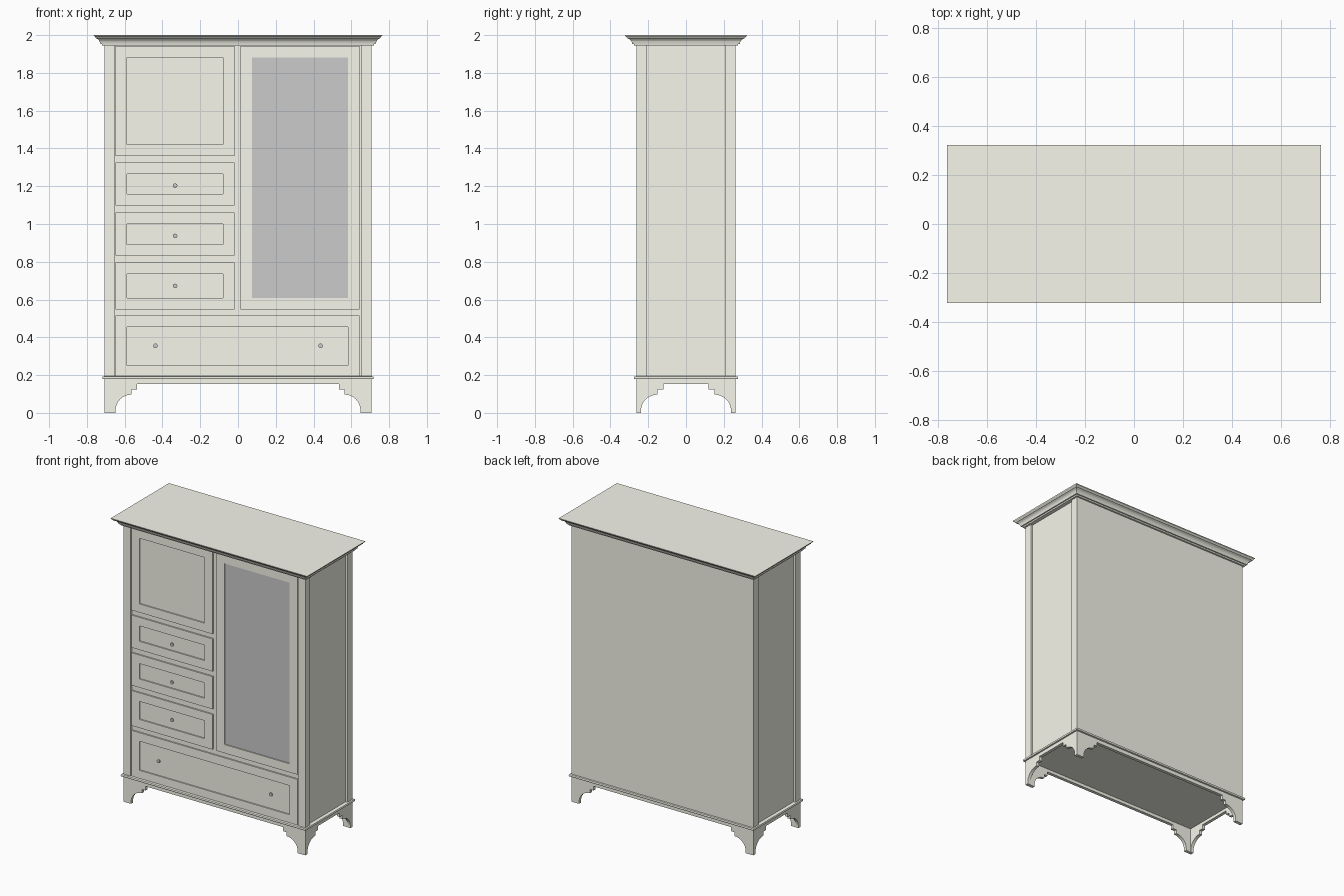
import bpy, bmesh, math

if "Cube" in bpy.data.objects:
    bpy.data.objects.remove(bpy.data.objects["Cube"])

W, D = 0.707, 0.2625          # half width and half depth of the body
FRONT = -0.2575               # face plane of doors and drawers

cream = bpy.data.materials.new("cream_paint")
cream.diffuse_color = (0.93, 0.93, 0.84, 1)
cream.use_nodes = True
cream.node_tree.nodes["Principled BSDF"].inputs["Base Color"].default_value = cream.diffuse_color


def finish(name, bm, mat=cream):
    bmesh.ops.recalc_face_normals(bm, faces=bm.faces)
    me = bpy.data.meshes.new(name)
    bm.to_mesh(me)
    bm.free()
    ob = bpy.data.objects.new(name, me)
    bpy.context.collection.objects.link(ob)
    if mat:
        me.materials.append(mat)
    return ob


def box(name, x0, x1, y0, y1, z0, z1, mat=cream):
    bm = bmesh.new()
    bmesh.ops.create_cube(bm, size=1)
    for v in bm.verts:
        v.co = (x1 if v.co.x > 0 else x0, y1 if v.co.y > 0 else y0,
                z1 if v.co.z > 0 else z0)
    return finish(name, bm, mat)


def moulding(name, profile):
    """Mitred slab: (x offset, y offset, z) profile carried round the body."""
    bm = bmesh.new()
    rings = [[bm.verts.new((sx * (W + ox), sy * (D + oy), z))
              for sx, sy in ((-1, -1), (1, -1), (1, 1), (-1, 1))]
             for ox, oy, z in profile]
    for a, b in zip(rings, rings[1:]):
        for i in range(4):
            j = (i + 1) % 4
            bm.faces.new((a[i], a[j], b[j], b[i]))
    bm.faces.new(rings[0])
    bm.faces.new(rings[-1])
    return finish(name, bm)


def apron(name, half, foot, step1, step2, place):
    """Bracket-foot board; place(u, t, z) maps the outline into the scene."""
    r = foot - step1
    right = [(half, 0.185), (half, 0), (foot, 0)]
    for i in range(9):
        a = math.radians(i * 11.25)
        right.append((step1 + r * math.cos(a), 0.015 + 0.082 * math.sin(a)))
    right += [(step1, 0.124), (step2, 0.124), (step2, 0.153)]
    outline = right + [(-u, z) for u, z in reversed(right)]
    bm = bmesh.new()
    face = bm.faces.new([bm.verts.new(place(u, 0, z)) for u, z in outline])
    ext = bmesh.ops.extrude_face_region(bm, geom=[face])["geom"]
    shift = [b - a for a, b in zip(place(0, 0, 0), place(0, 1, 0))]
    bmesh.ops.translate(bm, vec=shift,
                        verts=[g for g in ext if isinstance(g, bmesh.types.BMVert)])
    return finish(name, bm)


def panel_front(name, x0, x1, z0, z1):
    """Door or drawer front with a square-cut sunk centre panel."""
    bm = bmesh.new()
    face = bm.faces.new([bm.verts.new((x, -0.24, z)) for x, z in
                         ((x0, z0), (x1, z0), (x1, z1), (x0, z1))])
    ext = bmesh.ops.extrude_face_region(bm, geom=[face])["geom"]
    for g in ext:
        if isinstance(g, bmesh.types.BMVert):
            g.co.y = FRONT
    face = next(g for g in ext if isinstance(g, bmesh.types.BMFace))
    for inset, depth in ((0.0605, FRONT), (0.0002, FRONT + 0.008)):
        bmesh.ops.inset_region(bm, faces=[face], thickness=inset, use_even_offset=True)
        for v in face.verts:
            v.co.y = depth
    return finish(name, bm)


def knob(name, x, z):
    # turned stem and flat round head
    bm = bmesh.new()
    prof = [(0.006, -0.247), (0.006, -0.254), (0.012, -0.256), (0.012, -0.2625)]
    n = 16
    rings = [[bm.verts.new((x + r * math.cos(i * math.tau / n), y,
                            z + r * math.sin(i * math.tau / n))) for i in range(n)]
             for r, y in prof]
    for a, b in zip(rings, rings[1:]):
        for i in range(n):
            j = (i + 1) % n
            bm.faces.new((a[i], a[j], b[j], b[i]))
    bm.faces.new(rings[0])
    bm.faces.new(rings[-1])
    return finish(name, bm, None)


# carcass with sunk sides, full-width back, front corner posts
box("carcass", -0.692, 0.692, -0.248, 0.21, 0.175, 1.95)
box("back_panel", -W, W, 0.207, D, 0.175, 1.95)
for s, side in ((-1, "left"), (1, "right")):
    x0, x1 = sorted((s * 0.652, s * W))
    box(f"front_post_{side}", x0, x1, -D, -0.208, 0.175, 1.95)

# crown moulding and base moulding
moulding("crown", [
    (0.012, 0.012, 1.944), (0.014, 0.014, 1.953), (0.022, 0.022, 1.954),
    (0.024, 0.024, 1.961), (0.027, 0.028, 1.969), (0.033, 0.035, 1.977),
    (0.042, 0.045, 1.983), (0.046, 0.049, 1.984), (0.048, 0.052, 1.989),
    (0.055, 0.060, 1.995), (0.057, 0.061, 2.0)])
moulding("base_moulding", [
    (0.002, 0.002, 0.179), (0.010, 0.012, 0.180), (0.012, 0.014, 0.187),
    (0.010, 0.012, 0.193), (0.002, 0.002, 0.194)])

# bracket-foot aprons on all four sides
for s, f, side in ((-1, "front", "left"), (1, "back", "right")):
    apron(f"apron_{f}", W, 0.648, 0.563, 0.535,
          lambda u, t, z, s=s: (u, s * (D - 0.022 * t), z))
    apron(f"apron_{side}", D, 0.238, 0.150, 0.120,
          lambda u, t, z, s=s: (s * (W - 0.022 * t), u, z))

# doors, the right one with a plain grey mirror
panel_front("upper_left_door", -0.648, -0.018, 1.360, 1.942)
panel_front("mirror_door", 0.013, 0.643, 0.548, 1.942)
box("mirror", 0.0738, 0.5822, FRONT + 0.007, -0.245, 0.6088, 1.8812, None)

# drawers with knobs
for i, (z0, z1) in enumerate(((1.097, 1.326), (0.832, 1.061), (0.548, 0.795))):
    panel_front(f"small_drawer_{i + 1}", -0.648, -0.018, z0, z1)
    knob(f"small_drawer_knob_{i + 1}", -0.333, (1.203, 0.937, 0.672)[i])
panel_front("wide_drawer", -0.648, 0.643, 0.190, 0.515)
for s, side in ((-1, "left"), (1, "right")):
    knob(f"wide_drawer_knob_{side}", s * 0.437, 0.355)
